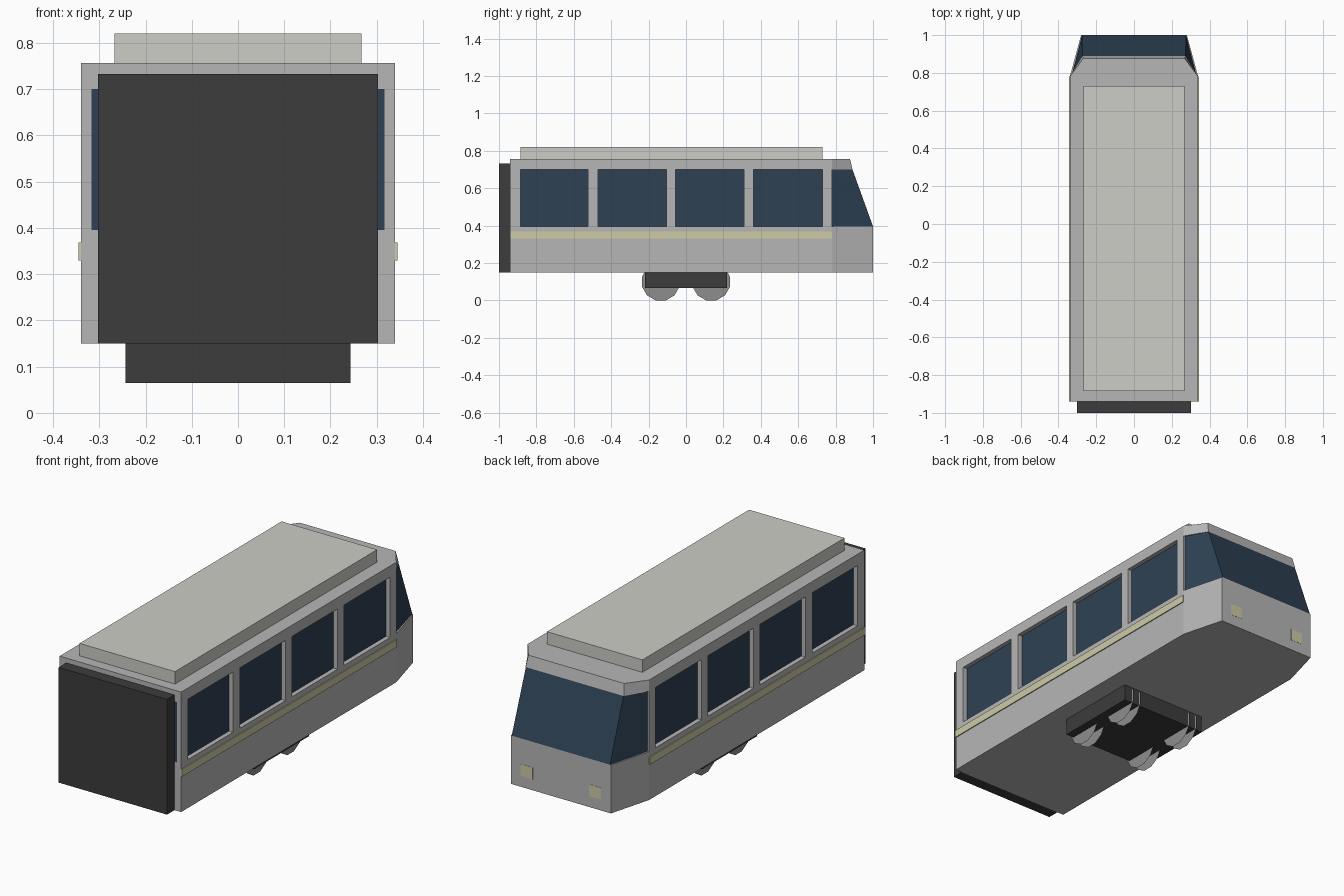
import bpy
import bmesh
import math
from mathutils import Matrix

cube = bpy.data.objects.get("Cube")
if cube:
    bpy.data.objects.remove(cube, do_unlink=True)


def material(name, rgb):
    m = bpy.data.materials.new(name)
    m.use_nodes = True
    m.diffuse_color = (*rgb, 1)
    m.node_tree.nodes["Principled BSDF"].inputs["Base Color"].default_value = (*rgb, 1)
    return m


SILVER = material("silver grey paint", (0.47, 0.47, 0.47))
ROOF = material("pale roof grey", (0.61, 0.61, 0.57))
GLASS = material("dark blue glass", (0.027, 0.053, 0.088))
CREAM = material("cream yellow", (0.62, 0.6, 0.38))
DARK = material("charcoal", (0.045, 0.045, 0.045))
STEEL = material("wheel steel", (0.27, 0.27, 0.27))


def finish(name, bm, mat):
    bmesh.ops.recalc_face_normals(bm, faces=bm.faces)
    mesh = bpy.data.meshes.new(name)
    bm.to_mesh(mesh)
    bm.free()
    mesh.materials.append(mat)
    obj = bpy.data.objects.new(name, mesh)
    bpy.context.collection.objects.link(obj)
    return obj


def loft(name, low, high, z0, z1, mat):
    """Solid between two half outlines (x, y), each mirrored across x = 0."""
    bm = bmesh.new()
    rings = []
    for half, z in ((low, z0), (high, z1)):
        outline = half + [(-x, y) for x, y in reversed(half)]
        rings.append([bm.verts.new((x, y, z)) for x, y in outline])
    a, b = rings
    for i in range(len(a)):
        j = (i + 1) % len(a)
        bm.faces.new((a[i], a[j], b[j], b[i]))
    bm.faces.new(a)
    bm.faces.new(b)
    return finish(name, bm, mat)


def box(name, x, y, z, mat):
    """Box from (min, max) ranges."""
    bm = bmesh.new()
    bmesh.ops.create_cube(bm, size=1)
    for v in bm.verts:
        v.co = [r[0] if c < 0 else r[1] for c, r in zip(v.co, (x, y, z))]
    return finish(name, bm, mat)


SIDE, REAR, CAB = 0.34, -0.94, 0.78
FLOOR, SILL, HEAD, TOP = 0.15, 0.395, 0.70, 0.757

# Body shell: lower walls, glazing block and roof band
lower = [(SIDE, REAR), (SIDE, CAB), (0.28, 1.0)]
loft("lower_body", lower, lower, FLOOR, SILL, SILVER)

pane = [(0.317, REAR), (0.317, CAB - 0.01), (0.332, CAB)]
loft("glazing", pane + [(0.275, 1.0)], pane + [(0.273, 0.89)], SILL, HEAD, GLASS)

eave = [(SIDE, REAR), (SIDE, CAB)]
loft("roof_band", eave + [(0.275, 0.89)], eave + [(0.268, 0.877)], HEAD, TOP, SILVER)

# Roof equipment box and end gangway
box("roof_unit", (-0.267, 0.267), (-0.885, 0.73), (TOP, 0.82), ROOF)
box("gangway", (-0.303, 0.303), (-1.0, REAR), (FLOOR, 0.733), DARK)

# Window pillars, side stripes and headlights
pillars = [(REAR, -0.885), (-0.525, -0.47), (-0.105, -0.055), (0.31, 0.36), (0.73, CAB)]
for label, s in (("left", 1), ("right", -1)):
    for i, span in enumerate(pillars):
        box(f"{label}_pillar_{i + 1}", sorted((s * 0.317, s * SIDE)), span, (SILL, HEAD), SILVER)
    box(f"{label}_stripe", sorted((s * SIDE, s * 0.345)), (REAR, CAB), (0.33, 0.368), CREAM)
    box(f"{label}_headlight", sorted((s * 0.157, s * 0.224)), (0.998, 1.001), (0.205, 0.265), CREAM)

# Bogie frame with wheels made of paired flat discs
box("bogie_frame", (-0.243, 0.243), (-0.22, 0.22), (0.065, FLOOR), DARK)
for label, s in (("left", 1), ("right", -1)):
    for end, y in (("front", -0.135), ("back", 0.135)):
        bm = bmesh.new()
        for x in (0.155, 0.2):
            place = (Matrix.Translation((s * x, y, 0.1)) @ Matrix.Rotation(math.pi / 2, 4, "Y")
                     @ Matrix.Rotation(math.pi / 12, 4, "Z"))
            bmesh.ops.create_circle(bm, cap_ends=True, segments=12, radius=0.1035, matrix=place)
        finish(f"{label}_{end}_wheel", bm, STEEL)
